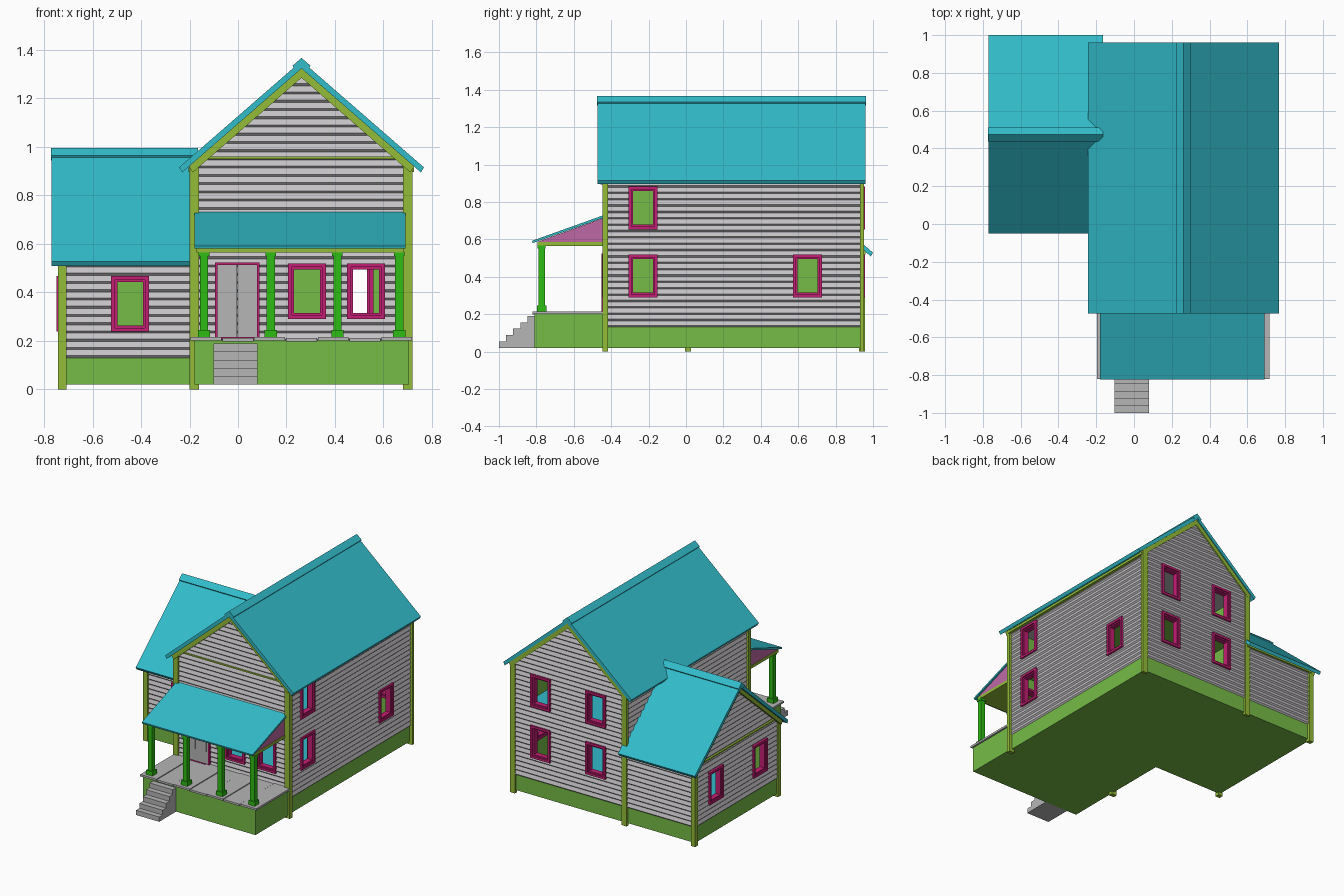
import bpy, bmesh
from mathutils import Vector

if "Cube" in bpy.data.objects:
    bpy.data.objects.remove(bpy.data.objects["Cube"])


def material(name, *rgb):
    m = bpy.data.materials.new(name)
    m.use_nodes = True
    linear = [((c / 255 + .055) / 1.055) ** 2.4 for c in rgb] + [1]
    m.diffuse_color = linear
    m.node_tree.nodes["Principled BSDF"].inputs["Base Color"].default_value = linear
    return m


cyan = material("roof cyan", 50, 188, 202)
siding = material("siding grey", 198, 195, 198)
stone = material("stone grey", 182, 182, 182)
green = material("foundation green", 118, 188, 70)
olive = material("trim olive", 148, 188, 55)
bright = material("column green", 45, 188, 18)
magenta = material("window magenta", 195, 30, 115)
pink = material("porch pink", 190, 105, 165)

SLOPE, THICK, ROW = .87, .03, .034
LEFT, RIGHT, FRONT, BACK = -.18, .7, -.43, .94       # main block
WING_X, WING_Y = -.73, .01                           # wing outer walls
MID_X, MID_Y = .262, .475                            # ridge lines
FOOT, SILL, WIN_W, WIN_H = .02, .13, .156, .23


def world(x, y, z):
    return (x, y, z)


def on(side, at):
    """Map (along, outward, up) onto a wall plane."""
    return {"front": lambda u, n, z: (u, at - n, z),
            "back": lambda u, n, z: (u, at + n, z),
            "right": lambda u, n, z: (at + n, u, z),
            "left": lambda u, n, z: (at - n, u, z)}[side]


def finish(bm, name, *mats):
    bmesh.ops.recalc_face_normals(bm, faces=bm.faces)
    mesh = bpy.data.meshes.new(name)
    bm.to_mesh(mesh)
    bm.free()
    ob = bpy.data.objects.new(name, mesh)
    bpy.context.collection.objects.link(ob)
    for m in mats:
        mesh.materials.append(m)
    return ob


def extrude(bm, pts, place, a, b):
    lo = [bm.verts.new(place(p, a)) for p in pts]
    hi = [bm.verts.new(place(p, b)) for p in pts]
    bm.faces.new(lo)
    bm.faces.new(hi[::-1])
    for i in range(len(pts)):
        j = (i + 1) % len(pts)
        bm.faces.new((lo[i], hi[i], hi[j], lo[j]))


def prism(name, mat, pts, place, a, b):
    bm = bmesh.new()
    extrude(bm, pts, place, a, b)
    return finish(bm, name, mat)


def boxes(name, mat, items, f=world):
    bm = bmesh.new()
    for a, b, c, d, e, g in items:
        extrude(bm, [(a, c), (b, c), (b, d), (a, d)], lambda p, t: f(p[0], p[1], t), e, g)
    return finish(bm, name, *([mat] if mat else []))


def ring(u, z, w, h, border, n0, n1):
    """Four bars around a rectangle centred on u with its foot at z."""
    a, b, top = u - w / 2, u + w / 2, z + h
    return [(a, a + border, n0, n1, z, top), (b - border, b, n0, n1, z, top),
            (a + border, b - border, n0, n1, z, z + border),
            (a + border, b - border, n0, n1, top - border, top)]


def window(name, f, u, z):
    c = .016
    casing = ring(u, z, WIN_W, WIN_H, c, -THICK - .008, .018)
    sash = ring(u, z + c, WIN_W - 2 * c, WIN_H - 2 * c, .009, -THICK, .009)
    boxes(name, magenta, casing + sash, f)


def wall(name, side, at, u0, u1, top, windows=(), gable=None):
    """Clapboard wall with a green lining, window openings and optional gable."""
    f = on(side, at)
    pts, z = [(-THICK, SILL)], SILL
    while z < top - ROW / 2:
        pts += [(0, z), (.009, z + .009)]
        z += ROW
    pts += [(0, top), (-THICK, top)]
    bm = bmesh.new()
    extrude(bm, pts, lambda p, t: f(t, p[0], p[1]), u0, u1)
    if gable is not None:
        for s in (-SLOPE, SLOPE):
            cut = bmesh.ops.bisect_plane(bm, geom=bm.verts[:] + bm.edges[:] + bm.faces[:],
                                         plane_co=f(gable, 0, top),
                                         plane_no=Vector(f(s, 0, 1)) - Vector(f(0, 0, 0)),
                                         clear_outer=True)
            edges = [e for e in cut["geom_cut"] if isinstance(e, bmesh.types.BMEdge)]
            bmesh.ops.contextual_create(bm, geom=edges)
    bmesh.ops.recalc_face_normals(bm, faces=bm.faces)
    outward = Vector(f(0, 1, 0)) - Vector(f(0, 0, 0))
    for face in bm.faces:
        face.material_index = int(face.normal.dot(outward) < -.9)
    ob = finish(bm, name, siding, green)
    if windows:
        w = WIN_W / 2 - .01
        cutter = boxes(name + "_cutter", None,
                       [(u - w, u + w, -.1, .1, z + .01, z + WIN_H - .01) for u, z in windows], f)
        cutter.hide_render = True
        mod = ob.modifiers.new("openings", "BOOLEAN")
        mod.operation, mod.solver, mod.object = "DIFFERENCE", "EXACT", cutter
        bpy.context.view_layer.objects.active = ob
        bpy.ops.object.modifier_apply(modifier=mod.name)
        bpy.data.objects.remove(cutter)
    for i, (u, z) in enumerate(windows):
        window(f"{name}_window_{i + 1}", f, u, z)


def chevron(name, mat, axis, mid, half, ridge, t, a, b):
    inner = half - t * .4
    pts = [(mid - half, ridge - SLOPE * half), (mid, ridge), (mid + half, ridge - SLOPE * half),
           (mid + inner, ridge - t - SLOPE * inner), (mid, ridge - t),
           (mid - inner, ridge - t - SLOPE * inner)]
    if axis == "y":
        prism(name, mat, pts, lambda p, s: (p[0], s, p[1]), a, b)
    else:
        prism(name, mat, pts, lambda p, s: (s, p[0], p[1]), a, b)


# Foundation
plan = [(LEFT, FRONT), (RIGHT, FRONT), (RIGHT, BACK), (WING_X, BACK), (WING_X, WING_Y), (LEFT, WING_Y)]
prism("foundation", green, plan, lambda p, z: (p[0], p[1], z), FOOT, SILL)

# Walls and windows
LOW, HIGH, WING_Z = .29, .653, .238
wall("front_wall", "front", FRONT, LEFT, RIGHT, 1.322, [(.285, LOW), (.528, LOW)], MID_X)
wall("back_wall", "back", BACK, LEFT, RIGHT, 1.322,
     [(u, z) for u in (.045, .48) for z in (LOW, HIGH)], MID_X)
wall("right_wall", "right", RIGHT, FRONT, BACK, .93, [(-.23, LOW), (-.23, HIGH), (.65, LOW)])
wall("left_wall", "left", LEFT, FRONT, BACK, .93)
wall("wing_front_wall", "front", WING_Y, WING_X, LEFT, .545, [(-.445, WING_Z)])
wall("wing_back_wall", "back", BACK, WING_X, LEFT, .545)
wall("wing_side_wall", "left", WING_X, WING_Y, BACK, .952, [(.225, WING_Z), (.72, WING_Z)], MID_Y)

# Interior floors and ceilings
room = (LEFT + .025, RIGHT - .025, FRONT + .025, BACK - .025)
wing_room = (WING_X + .025, LEFT - .012, WING_Y + .025, BACK - .025)
boxes("ground_floor", cyan, [(*room, SILL, SILL + .008), (*wing_room, SILL, SILL + .008)])
boxes("upper_floor", cyan, [(*room, .6, .606)])
boxes("lower_ceiling", green, [(*room, .594, .6), (*wing_room, .53, .536)])
boxes("upper_ceiling", stone, [(*room, .905, .911)])
boxes("wing_lining", green, [(LEFT - .015, LEFT - .01, WING_Y, BACK - .01, SILL, .53)])

# Corner posts
boxes("main_corner_posts", olive,
      [(x - .02, x + .02, *ys, 0, .92) for x in (LEFT, RIGHT)
       for ys in ((FRONT - .017, FRONT + .012), (BACK - .01, BACK + .012))])
boxes("wing_corner_posts", olive,
      [(WING_X - .012, WING_X + .023, y - .016, y + .016, 0, .54) for y in (WING_Y, BACK)])

# Roofs with ridge caps, rake boards and eave boards
chevron("main_roof", cyan, "y", MID_X, .505, 1.355, .032, -.473, .96)
chevron("main_ridge_cap", cyan, "y", MID_X, .037, 1.367, .03, -.475, .962)
for name, a, b in (("front", -.458, -.42), ("back", .93, .953)):
    chevron(name + "_rake", olive, "y", MID_X, .465, 1.325, .04, a, b)
chevron("wing_roof", cyan, "x", MID_Y, .525, .985, .03, -.77, -.165)
chevron("wing_ridge_cap", cyan, "x", MID_Y, .037, .996, .03, -.772, -.165)
chevron("wing_rake", olive, "x", MID_Y, .485, .957, .035, -.755, -.72)
boxes("eave_boards", olive, [(RIGHT, RIGHT + .025, FRONT, BACK, .897, .915),
                             (LEFT - .025, LEFT, FRONT, BACK, .897, .915),
                             (WING_X, LEFT, WING_Y - .02, WING_Y, .52, .54),
                             (WING_X, LEFT, BACK, BACK + .02, .52, .54)])
boxes("gable_band", olive, [(LEFT + .02, RIGHT - .02, 0, .014, .95, .96)], on("front", FRONT))
boxes("wing_gable_band", olive, [(WING_Y + .02, BACK - .02, 0, .014, .56, .57)], on("left", WING_X))

# Porch base, plank deck and steps
DECK, EDGE = .215, -.81
boxes("porch_base", green, [(LEFT, RIGHT + .005, EDGE, FRONT, FOOT, DECK - .014)])
count, start, end = 7, LEFT - .015, RIGHT + .022
width = (end - start) / count
boxes("porch_deck", stone, [(start + i * width, start + (i + 1) * width - .004, EDGE - .01, FRONT,
                             DECK - .014 - .003 * (i % 2), DECK - .003 * (i % 2))
                            for i in range(count)])
steps, run, rise = [(EDGE, FOOT), (-1, FOOT)], .038, .034
for i in range(5):
    steps += [(-1 + i * run, FOOT + (i + 1) * rise), (-1 + (i + 1) * run, FOOT + (i + 1) * rise)]
prism("porch_steps", stone, steps, lambda p, x: (x, p[0], p[1]), -.102, .08)

# Porch columns
for i, x in enumerate((-.14, .135, .41, .665)):
    boxes(f"porch_column_{i + 1}", bright,
          [(x - r, x + r, -.772 - r, -.772 + r, a, b)
           for r, a, b in ((.025, DECK - .003, .245), (.017, .245, .55), (.022, .55, .567))])

# Porch roof
along_x = lambda p, x: (x, p[0], p[1])
boxes("porch_ceiling", olive, [(LEFT + .008, RIGHT - .018, -.795, FRONT, .565, .586)])
prism("porch_gable_ends", pink, [(-.795, .586), (FRONT, .586), (FRONT, .718)], along_x,
      LEFT + .01, RIGHT - .02)
prism("porch_roof", cyan, [(-.82, .58), (FRONT, .719), (FRONT, .733), (-.823, .592)], along_x,
      LEFT, RIGHT - .01)

# Double door
front = on("front", FRONT)
boxes("door_frame", magenta, ring(-.003, DECK - .01, .184, .318, .01, 0, .022), front)
boxes("door_leaves", stone, [(-.086, -.004, 0, .015, DECK, .515), (-.002, .08, 0, .015, DECK, .515)], front)
boxes("door_panels", stone, [(x, x + .05, .01, .02, .3, .425) for x in (-.072, .014)], front)
